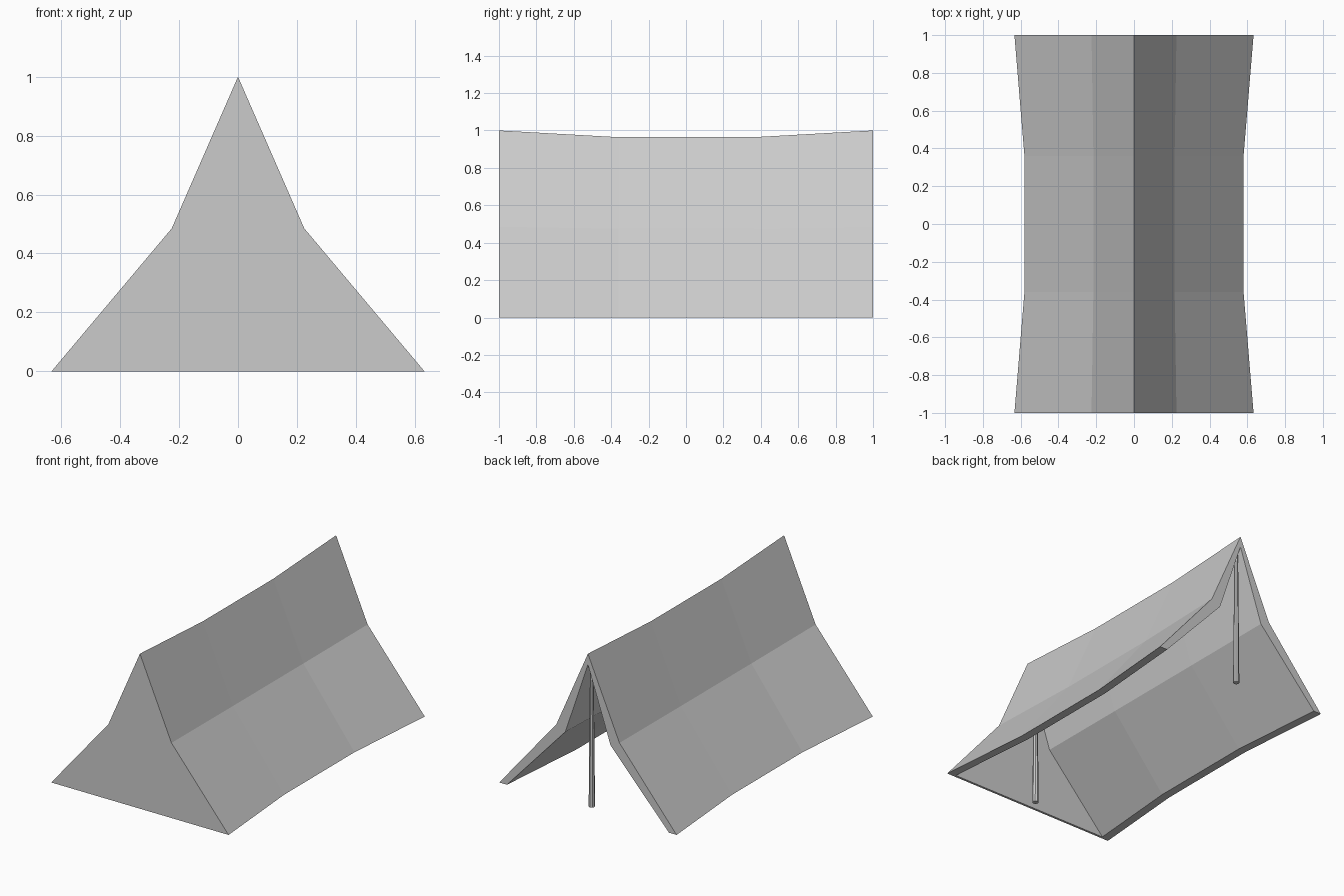
import bpy, bmesh
from mathutils import Vector

cube = bpy.data.objects.get("Cube")
if cube:
    bpy.data.objects.remove(cube, do_unlink=True)


def material(name, value):
    mat = bpy.data.materials.new(name)
    mat.use_nodes = True
    colour = (value, value, value, 1)
    mat.diffuse_color = colour
    mat.node_tree.nodes["Principled BSDF"].inputs["Base Color"].default_value = colour
    return mat


grey = material("light grey canvas", 0.6)


def finish(name, bm):
    bmesh.ops.recalc_face_normals(bm, faces=bm.faces)
    mesh = bpy.data.meshes.new(name)
    bm.to_mesh(mesh)
    bm.free()
    mesh.materials.append(grey)
    obj = bpy.data.objects.new(name, mesh)
    bpy.context.collection.objects.link(obj)
    return obj


def loft(name, sections, closed_ring=True):
    """Join matching cross-sections, given as (y, outline), and cap both ends."""
    bm = bmesh.new()
    rings = [[bm.verts.new((x, y, z)) for x, z in outline] for y, outline in sections]
    for a, b in zip(rings, rings[1:]):
        for i in range(len(a)):
            j = (i + 1) % len(a)
            bm.faces.new((a[i], a[j], b[j], b[i]))
    bm.faces.new(rings[0])
    bm.faces.new(rings[-1])
    return finish(name, bm)


def mirrored(half):
    """Complete a half outline that runs from the ground to the ridge."""
    return half + [(-x, z) for x, z in reversed(half[:-1])]


def shell(outer, inner):
    return mirrored(outer) + mirrored(inner)[::-1]


# Canvas roof, sagging and narrowing towards the middle
end_outer = [(0.633, 0), (0.225, 0.485), (0, 1)]
end_inner = [(0.578, 0), (0.161, 0.453), (0, 0.93)]
mid_outer = [(0.58, 0), (0.215, 0.475), (0, 0.964)]
mid_inner = [(0.525, 0), (0.151, 0.443), (0, 0.894)]
end, mid = shell(end_outer, end_inner), shell(mid_outer, mid_inner)
loft("canvas_roof", [(-1, end), (-0.36, mid), (0.36, mid), (1, end)])

# Closed front wall, set just inside the roof's edge
wall = mirrored(end_inner)
loft("front_wall", [(-1, wall), (-0.985, wall)])

# Tapered poles under the ridge
for name, y in (("front_pole", -0.925), ("back_pole", 0.96)):
    bm = bmesh.new()
    bmesh.ops.create_cone(bm, cap_ends=True, segments=8, radius1=0.019,
                          radius2=0.011, depth=0.93)
    bmesh.ops.translate(bm, verts=bm.verts, vec=Vector((0, y, 0.465)))
    finish(name, bm)
